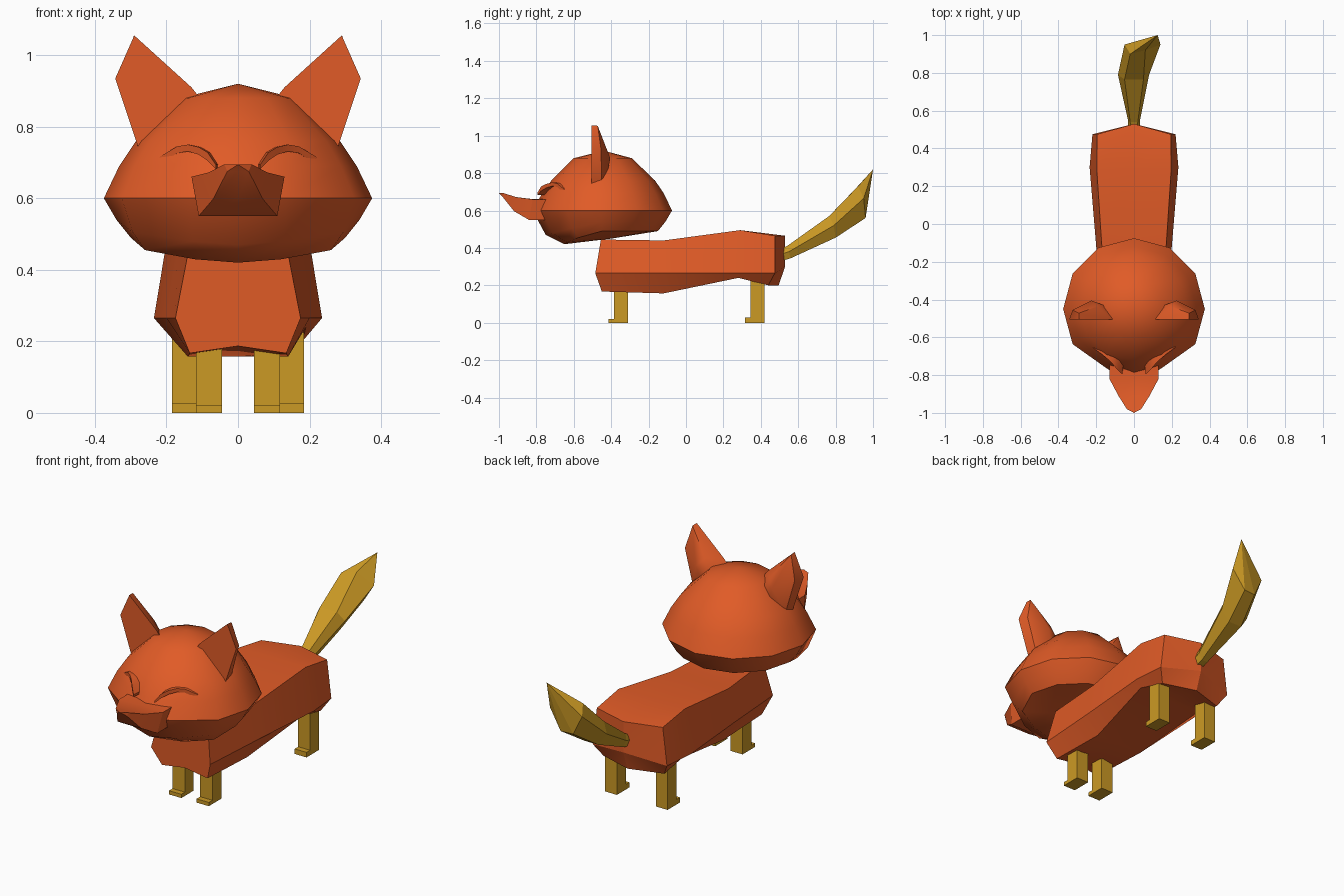
import bpy, bmesh, math
from mathutils import Vector


def material(name, rgb):
    m = bpy.data.materials.new(name)
    m.diffuse_color = (*rgb, 1)
    return m


ORANGE = material("fox_orange", (0.75, 0.105, 0.02))
GOLD = material("warm_gold", (0.60, 0.32, 0.018))


def loft(name, rings, mat, start=None, end=None, smooth=35, mirror=False):
    """Skin a list of equal rings; close each end with a flat cap or a fan to a point."""
    bm = bmesh.new()
    vs = [[bm.verts.new(p) for p in r] for r in rings]
    n = len(vs[0])
    for a, b in zip(vs, vs[1:]):
        for i in range(n):
            j = (i + 1) % n
            bm.faces.new((a[i], a[j], b[j], b[i]))
    for ring, tip in ((vs[0], start), (vs[-1], end)):
        if tip is None:
            bm.faces.new(ring)
        else:
            t = bm.verts.new(tip)
            for i in range(n):
                bm.faces.new((ring[i], ring[(i + 1) % n], t))
    bmesh.ops.recalc_face_normals(bm, faces=bm.faces)
    me = bpy.data.meshes.new(name)
    bm.to_mesh(me)
    bm.free()
    me.materials.append(mat)
    ob = bpy.data.objects.new(name, me)
    bpy.context.collection.objects.link(ob)
    if mirror:
        ob.modifiers.new("mirror", 'MIRROR').use_mirror_merge = False
    if smooth:
        bpy.ops.object.select_all(action='DESELECT')
        ob.select_set(True)
        bpy.context.view_layer.objects.active = ob
        bpy.ops.object.shade_smooth_by_angle(angle=math.radians(smooth))
    return ob


# Head: twelve-sided dome whose jaw sags and narrows toward the front
def head_ring(z, r, front_r, sag, pinch):
    pts = []
    for i in range(12):
        a = math.radians(30 * i)
        s, c = math.sin(a), math.cos(a)
        f = max(0, -s)
        x = r * c * (pinch if s < -0.8 else 1)
        y = -0.45 + s * (r + (front_r - r) * f)
        pts.append((x, y, z - sag * f))
    return pts


loft("head", [
    head_ring(0.49, 0.30, 0.20, 0.07, 0.8),
    head_ring(0.54, 0.34, 0.30, 0.07, 0.75),
    head_ring(0.60, 0.375, 0.37, 0.0, 0.72),
    head_ring(0.69, 0.332, 0.32, 0.0, 0.9),
    head_ring(0.76, 0.285, 0.27, 0.0, 1),
    head_ring(0.88, 0.16, 0.15, 0.0, 1),
], ORANGE, start=(0, -0.40, 0.45), end=(0, -0.44, 0.92), smooth=40)

# Snout: upturned wedge
def snout_ring(yt, zt, xt, yb, zb, xb, ym, zm):
    return [(-xb, yb, zb), (0, yb, zb), (xb, yb, zb),
            (xt, yt, zt), (0, ym, zm), (-xt, yt, zt)]


loft("snout", [
    snout_ring(-0.74, 0.66, 0.13, -0.74, 0.55, 0.11, -0.70, 0.67),
    snout_ring(-0.82, 0.66, 0.13, -0.84, 0.55, 0.11, -0.81, 0.66),
    snout_ring(-0.91, 0.672, 0.082, -0.92, 0.597, 0.07, -0.91, 0.668),
    snout_ring(-0.98, 0.695, 0.038, -0.982, 0.675, 0.03, -0.985, 0.692),
], ORANGE, end=(0, -1.0, 0.694), smooth=25)

# Ears: flat front, ridged back
ear_front = [(0.29, 1.055), (0.343, 0.935), (0.28, 0.745), (0.16, 0.80), (0.11, 0.885), (0.13, 0.91)]
ear_back = [(0.292, -0.472, 1.053), (0.325, -0.455, 0.93), (0.275, -0.45, 0.75),
            (0.20, -0.42, 0.80), (0.16, -0.43, 0.87), (0.19, -0.435, 0.92)]
loft("ears", [[(x, -0.505, z) for x, z in ear_front], ear_back], ORANGE,
     end=(0.225, -0.405, 0.88), smooth=40, mirror=True)

# Smiling closed eyes: raised curved strips (x, y, lower z, upper z)
strip = [(0.062, -0.795, 0.682, 0.694), (0.085, -0.775, 0.705, 0.728), (0.11, -0.745, 0.722, 0.743),
         (0.14, -0.715, 0.731, 0.75), (0.17, -0.69, 0.726, 0.745), (0.22, -0.653, 0.695, 0.715)]
loft("closed_eyes", [[(x, y, lo), (x, y, hi), (x - 0.01, y + 0.08, hi), (x - 0.01, y + 0.08, lo)]
                     for x, y, lo, hi in strip], ORANGE, smooth=30, mirror=True)


# Body: six-sided sections plus centre points, from chest to rump
def body_ring(y_top, z_top, x_top, y_mid, x_mid, y_bot, z_bot, x_bot, lift=0, bulge=0):
    half = [(x_top, y_top, z_top), (x_mid, y_mid, 0.265), (x_bot, y_bot, z_bot)]
    return ([(0, y_top + bulge, z_top)] + half + [(0, y_bot + bulge, z_bot + lift)]
            + [(-x, y, z) for x, y, z in reversed(half)])


loft("body", [
    body_ring(-0.455, 0.445, 0.14, -0.485, 0.175, -0.45, 0.167, 0.135, 0.02),
    body_ring(-0.12, 0.44, 0.17, -0.12, 0.20, -0.12, 0.157, 0.14),
    body_ring(0.29, 0.495, 0.197, 0.30, 0.235, 0.28, 0.24, 0.19),
    body_ring(0.475, 0.465, 0.195, 0.475, 0.22, 0.44, 0.20, 0.18, 0, 0.055),
], ORANGE, end=(0, 0.53, 0.30), smooth=25)


# Legs: square posts with a thin toe
def leg(name, x0, x1, y0, y1, toe, toe_h, top):
    side = [(y1, 0), (y1, top), (y0, top), (y0, toe_h), (toe, toe_h), (toe, 0)]
    loft(name, [[(x, y, z) for y, z in side] for x in (x0, x1)], GOLD, smooth=0, mirror=True)


leg("front_legs", 0.045, 0.118, -0.385, -0.31, -0.415, 0.02, 0.22)
leg("back_legs", 0.115, 0.185, 0.345, 0.42, 0.315, 0.027, 0.28)

# Tail: faceted plume, thin at the root and swept up to an off-centre tip
loft("tail", [
    [(-0.03, 0.50, 0.365), (-0.018, 0.51, 0.395), (0.018, 0.51, 0.395),
     (0.03, 0.50, 0.365), (0.018, 0.51, 0.33), (-0.018, 0.51, 0.33)],
    [(-0.032, 0.55, 0.38), (-0.02, 0.54, 0.41), (0.02, 0.54, 0.41),
     (0.032, 0.55, 0.38), (0.018, 0.56, 0.345), (-0.018, 0.56, 0.345)],
    [(-0.085, 0.79, 0.52), (-0.05, 0.765, 0.57), (0.05, 0.765, 0.57),
     (0.08, 0.79, 0.52), (0.04, 0.80, 0.455), (-0.04, 0.80, 0.455)],
    [(-0.05, 0.95, 0.665), (-0.02, 0.90, 0.71), (0.06, 0.92, 0.73),
     (0.14, 0.95, 0.665), (0.07, 0.96, 0.56), (0.0, 0.955, 0.56)],
], GOLD, end=(0.125, 1.0, 0.82), smooth=0)
